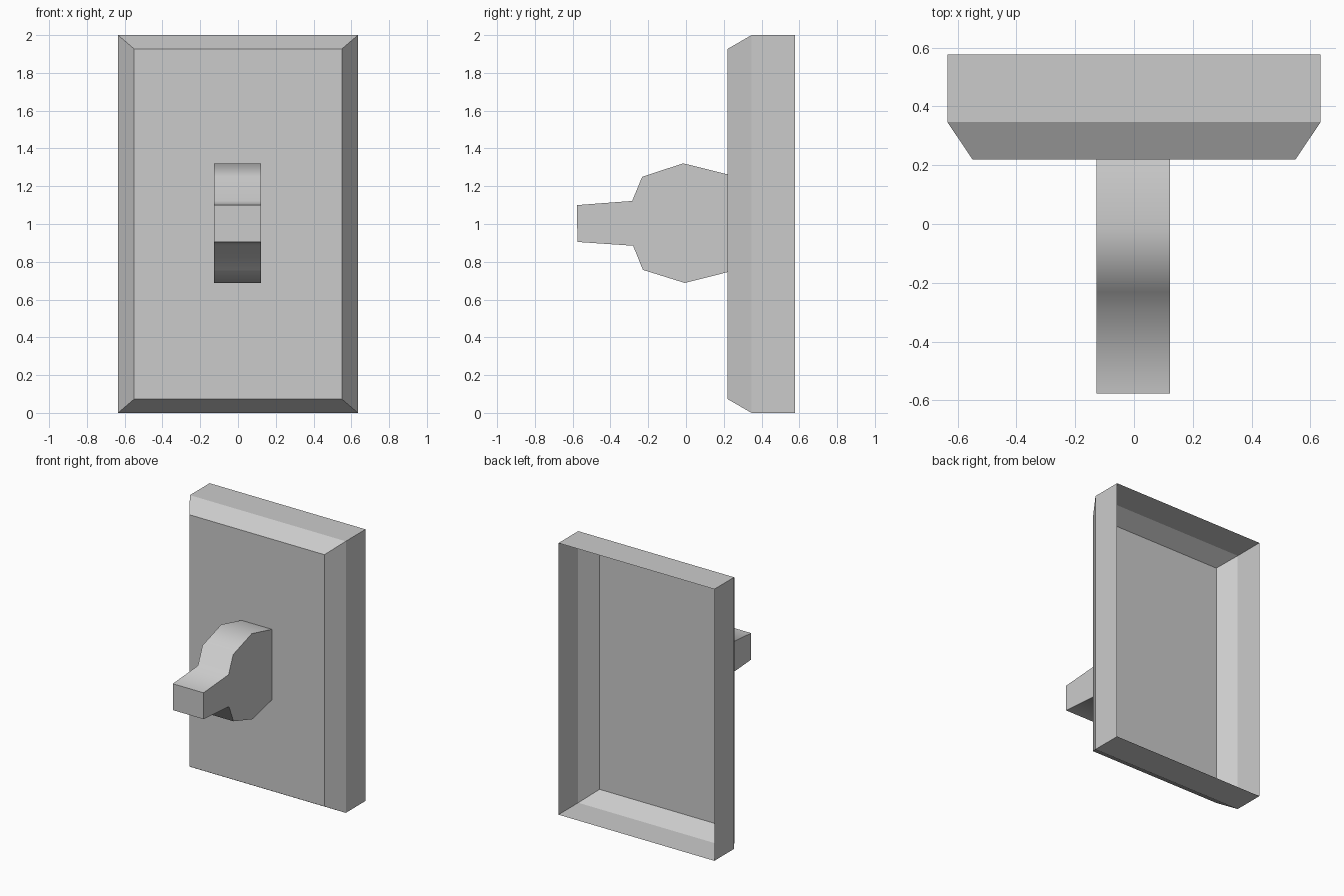
import bpy, bmesh, math

cube = bpy.data.objects.get("Cube")
if cube:
    bpy.data.objects.remove(cube, do_unlink=True)

grey = bpy.data.materials.new("light_grey")
grey.use_nodes = True
color = (0.6, 0.6, 0.6, 1)
grey.diffuse_color = color
grey.node_tree.nodes["Principled BSDF"].inputs["Base Color"].default_value = color


def finish(name, bm):
    mesh = bpy.data.meshes.new(name)
    bm.to_mesh(mesh)
    bm.free()
    mesh.materials.append(grey)
    obj = bpy.data.objects.new(name, mesh)
    bpy.context.collection.objects.link(obj)
    return obj


def bridge(bm, a, b):
    for i in range(len(a)):
        j = (i + 1) % len(a)
        bm.faces.new((a[i], a[j], b[j], b[i]))


# Wall plate: thin shell with a bevelled front and an open back
def ring(bm, half_x, half_z, y):
    return [bm.verts.new((sx * half_x, y, 1 + sz * half_z))
            for sx, sz in ((-1, -1), (1, -1), (1, 1), (-1, 1))]


bm = bmesh.new()
front = ring(bm, 0.55, 0.927, 0.22)
shoulder = ring(bm, 0.635, 1, 0.347)
back = ring(bm, 0.635, 1, 0.577)
bm.faces.new(front)
bridge(bm, shoulder, front)
bridge(bm, back, shoulder)
finish("wall_plate", bm)

# Toggle: side profile (y, z) extruded across x, open where it meets the plate
profile = [(0.22, 1.263), (-0.015, 1.321), (-0.232, 1.25), (-0.285, 1.122),
           (-0.577, 1.1), (-0.575, 0.905), (-0.28, 0.885), (-0.228, 0.757),
           (-0.007, 0.688), (0.22, 0.745)]
bm = bmesh.new()
left, right = ([bm.verts.new((x, y, z)) for y, z in profile] for x in (0.123, -0.127))
bm.faces.new(left)
bm.faces.new(right[::-1])
for i in range(len(profile) - 1):
    bm.faces.new((left[i], right[i], right[i + 1], left[i + 1]))
bmesh.ops.recalc_face_normals(bm, faces=bm.faces)
toggle = finish("toggle_lever", bm)

# Soft rim, sharp tip and sides
bpy.context.view_layer.objects.active = toggle
toggle.select_set(True)
bpy.ops.object.shade_smooth_by_angle(angle=math.radians(70))
